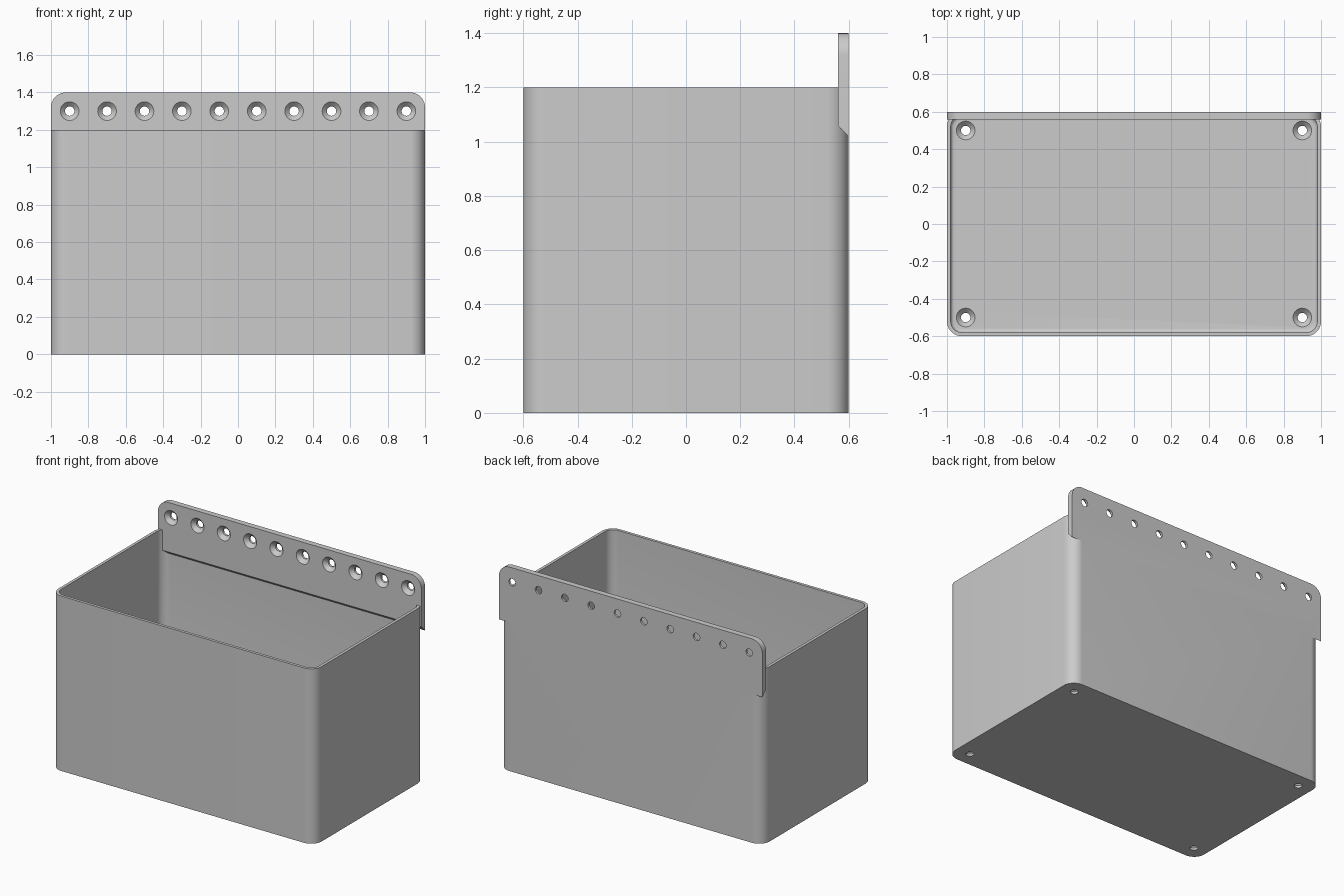
import bpy, bmesh, math
from mathutils import Matrix, Vector

cube = bpy.data.objects.get("Cube")
if cube:
    bpy.data.objects.remove(cube, do_unlink=True)

grey = bpy.data.materials.new("plain grey")
grey.use_nodes = True
colour = (0.6, 0.6, 0.6, 1)
grey.diffuse_color = colour
grey.node_tree.nodes["Principled BSDF"].inputs["Base Color"].default_value = colour


def rounded_rect(half_x, half_y, radius, steps=10):
    """Counter-clockwise outline of a rectangle with rounded corners."""
    pts = []
    for quarter, (sx, sy) in enumerate(((1, 1), (-1, 1), (-1, -1), (1, -1))):
        for i in range(steps + 1):
            a = (quarter + i / steps) * math.pi / 2
            pts.append((sx * (half_x - radius) + radius * math.cos(a),
                        sy * (half_y - radius) + radius * math.sin(a)))
    return pts


def make_object(name, bm):
    bmesh.ops.recalc_face_normals(bm, faces=bm.faces)
    mesh = bpy.data.meshes.new(name)
    bm.to_mesh(mesh)
    bm.free()
    mesh.materials.append(grey)
    obj = bpy.data.objects.new(name, mesh)
    bpy.context.collection.objects.link(obj)
    return obj


def loft(name, rings):
    """Skin a stack of equal-length rings and cap both ends."""
    bm = bmesh.new()
    loops = [[bm.verts.new(p) for p in ring] for ring in rings]
    for low, high in zip(loops, loops[1:]):
        for i in range(len(low)):
            j = (i + 1) % len(low)
            bm.faces.new((low[i], low[j], high[j], high[i]))
    bm.faces.new(loops[0][::-1])
    bm.faces.new(loops[-1])
    return make_object(name, bm)


def at_z(outline, z):
    return [(x, y, z) for x, y in outline]


def boolean(target, tool, operation):
    mod = target.modifiers.new(operation, 'BOOLEAN')
    mod.operation, mod.object, mod.solver = operation, tool, 'EXACT'
    bpy.context.view_layer.objects.active = target
    bpy.ops.object.modifier_apply(modifier=mod.name)
    bpy.data.objects.remove(tool, do_unlink=True)


HALF_X, HALF_Y, HEIGHT, TOP = 1.0, 0.6, 1.2, 1.4
WALL, FLOOR, CORNER, PLATE = 0.02, 0.04, 0.08, 0.04

# Open box with rounded corners and a filleted inner floor edge
outer = rounded_rect(HALF_X, HALF_Y, CORNER)
box = loft("storage_bin", [at_z(outer, 0), at_z(outer, HEIGHT)])
rings = []
for i in range(6):
    a = i / 5 * math.pi / 2
    inset = WALL + 0.02 * (1 - math.sin(a))
    rings.append(at_z(rounded_rect(HALF_X - inset, HALF_Y - inset, CORNER - inset),
                      FLOOR + 0.02 * (1 - math.cos(a))))
inner = rounded_rect(HALF_X - WALL, HALF_Y - WALL, CORNER - WALL)
rings.append(at_z(inner, HEIGHT + 0.1))
boolean(box, loft("cavity_cutter", rings), 'DIFFERENCE')

# Back mounting plate: rounded top corners, slanted lower edge
outline = [p for p in rounded_rect(HALF_X, 0.2, CORNER) if p[1] > 0]
outline += [(-HALF_X, None), (HALF_X, None)]


def plate_ring(y, bottom):
    return [(x, y, bottom if h is None else TOP - 0.2 + h) for x, h in outline]


plate = loft("mounting_plate", [plate_ring(HALF_Y - PLATE, 1.06),
                                plate_ring(HALF_Y, 1.02)])
boolean(box, plate, 'UNION')


def screw_hole(centre, direction):
    """Countersunk hole starting at centre and running along direction."""
    turn = Vector((0, 0, 1)).rotation_difference(Vector(direction)).to_matrix().to_4x4()
    place = Matrix.Translation(centre) @ turn
    rings = []
    for radius, depth in ((0.05, -0.02), (0.05, 0.0), (0.025, 0.025), (0.025, 0.06)):
        rings.append([place @ Vector((radius * math.cos(i * math.tau / 32),
                                      radius * math.sin(i * math.tau / 32), depth))
                      for i in range(32)])
    boolean(box, loft("hole_cutter", rings), 'DIFFERENCE')


# Row of mounting holes in the plate
for i in range(10):
    screw_hole((-0.9 + 0.2 * i, HALF_Y - PLATE, 1.3), (0, 1, 0))

# Holes in the floor corners
for x in (-0.9, 0.9):
    for y in (-0.5, 0.5):
        screw_hole((x, y, FLOOR), (0, 0, -1))

bpy.ops.object.select_all(action='DESELECT')
box.select_set(True)
bpy.context.view_layer.objects.active = box
bpy.ops.object.shade_smooth_by_angle(angle=math.radians(30))
